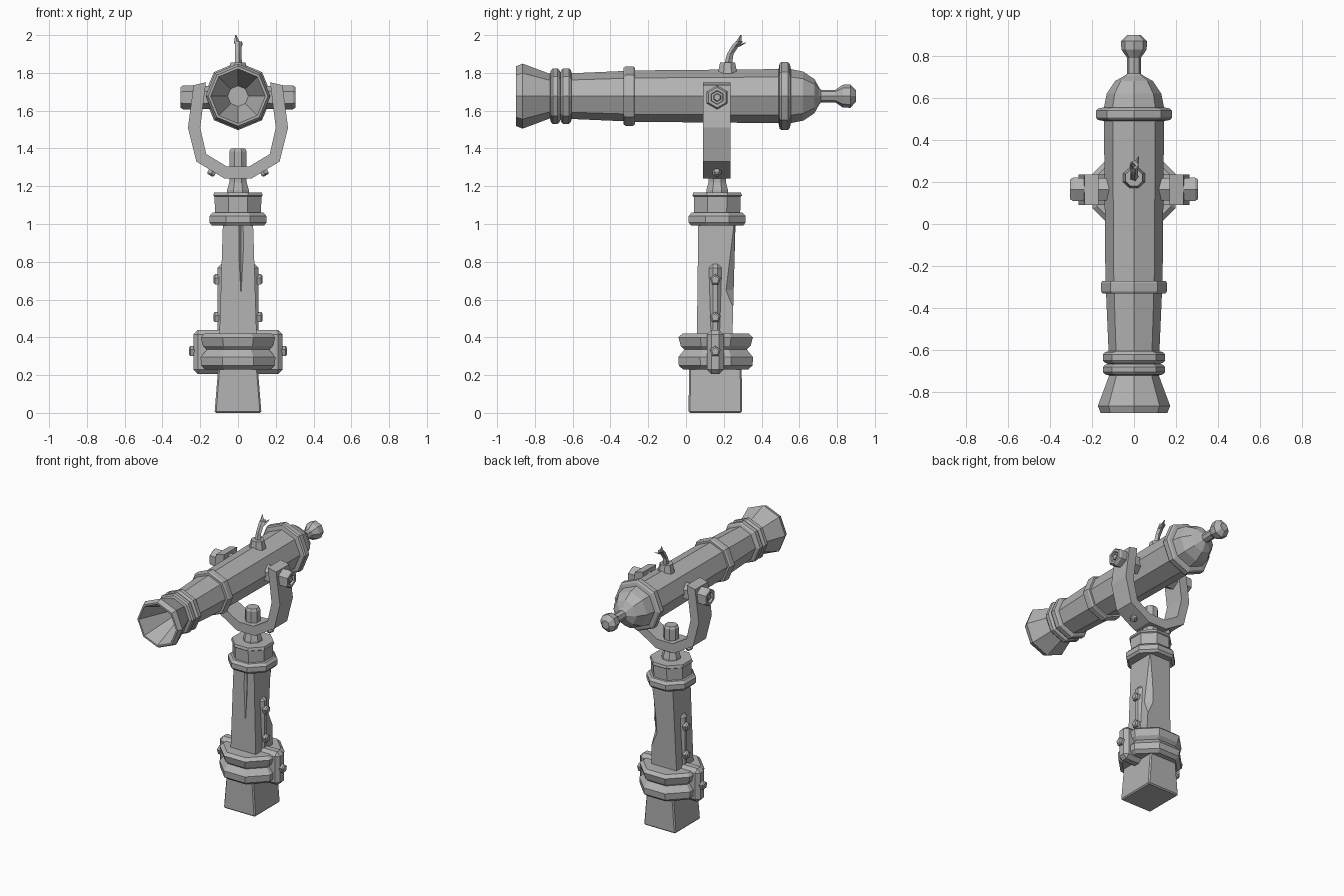
import bpy, bmesh, math
from mathutils import Vector

if "Cube" in bpy.data.objects:
    bpy.data.objects.remove(bpy.data.objects["Cube"])

grey = bpy.data.materials.new("plain grey")
grey.diffuse_color = (0.45, 0.45, 0.45, 1)
grey.use_nodes = True
grey.node_tree.nodes["Principled BSDF"].inputs["Base Color"].default_value = grey.diffuse_color
OCT = math.pi / 8                      # turns an octagon flat side out
FLAT = 1 / math.cos(OCT)               # apothem -> radius
PY = 0.157                             # y of the post axis
AZ = 1.677                             # z of the barrel axis


def finish(name, bm, bevel=0):
    bmesh.ops.recalc_face_normals(bm, faces=bm.faces)
    me = bpy.data.meshes.new(name)
    bm.to_mesh(me)
    bm.free()
    me.materials.append(grey)
    ob = bpy.data.objects.new(name, me)
    bpy.context.collection.objects.link(ob)
    if bevel:
        mod = ob.modifiers.new("bevel", 'BEVEL')
        mod.width, mod.segments = bevel, 1
    return ob


def lathe(name, profile, axis, origin, sides=8, phase=0.0):
    """Profile entries: (distance along axis, radius[, sideways shift vector])."""
    d = Vector(axis).normalized()
    up = Vector((0, 1, 0)) if abs(d.z) > 0.99 else Vector((0, 0, 1))
    u = up.cross(d).normalized()
    v = d.cross(u)
    bm = bmesh.new()
    rings = []
    for t, r, *shift in profile:
        c = Vector(origin) + d * t + (Vector(shift[0]) if shift else Vector())
        rings.append([bm.verts.new(c + r * (u * math.cos(a) + v * math.sin(a)))
                      for a in (phase + 2 * math.pi * i / sides for i in range(sides))])
    for a, b in zip(rings, rings[1:]):
        for i in range(sides):
            j = (i + 1) % sides
            bm.faces.new((a[i], a[j], b[j], b[i]))
    bm.faces.new(rings[0])
    bm.faces.new(rings[-1])
    return finish(name, bm)


def block(name, z0, rect0, z1, rect1, bevel=0):
    """Tapered box between two rectangles (x0, x1, y0, y1)."""
    bm = bmesh.new()
    lo, hi = [[bm.verts.new((x, y, z)) for x, y in
               ((r[0], r[2]), (r[1], r[2]), (r[1], r[3]), (r[0], r[3]))]
              for z, r in ((z0, rect0), (z1, rect1))]
    bm.faces.new(lo)
    bm.faces.new(hi)
    for i in range(4):
        j = (i + 1) % 4
        bm.faces.new((lo[i], lo[j], hi[j], hi[i]))
    return finish(name, bm, bevel)


# Barrel: bore, flared muzzle, rings, rounded breech and knob in one profile
lathe("barrel", [
    (-0.68, 0.055), (-0.90, 0.145), (-0.90, 0.158), (-0.865, 0.172), (-0.72, 0.118),
    (-0.715, 0.138), (-0.705, 0.147), (-0.68, 0.147), (-0.67, 0.138), (-0.665, 0.125),
    (-0.66, 0.138), (-0.65, 0.147), (-0.62, 0.147), (-0.61, 0.138), (-0.605, 0.121),
    (-0.33, 0.133), (-0.33, 0.15), (-0.32, 0.157), (-0.28, 0.157), (-0.27, 0.15),
    (-0.27, 0.136), (0.49, 0.143), (0.495, 0.172), (0.505, 0.18), (0.54, 0.18),
    (0.55, 0.168), (0.555, 0.143), (0.62, 0.13), (0.68, 0.09), (0.705, 0.045),
    (0.715, 0.033), (0.79, 0.033), (0.83, 0.06), (0.87, 0.062), (0.90, 0.03)],
    (0, 1, 0), (0, 0, AZ))

# Touch-hole boss and frayed fuse
lathe("fuse_socket", [(1.76, 0.062), (1.80, 0.055), (1.855, 0.043)],
      (0, 0, 1), (0, 0.22, 0), 8, OCT)
lathe("fuse", [(1.84, 0.022), (1.90, 0.018, (0, 0.012, 0)), (1.945, 0.02, (0, 0.04, 0)),
               (1.965, 0.022, (0, 0.06, 0))], (0, 0, 1), (0, 0.222, 0), 5)
lathe("fuse_strand_upper", [(1.955, 0.018), (2.0, 0.003, (-0.008, 0.015, 0))],
      (0, 0, 1), (-0.004, 0.275, 0), 4)
lathe("fuse_strand_lower", [(1.94, 0.016), (1.962, 0.003, (0.015, 0.05, 0))],
      (0, 0, 1), (0.006, 0.27, 0), 4)

# U-shaped yoke: half outline mirrored, extruded along y
outer = [(0.235, 1.735), (0.265, 1.51), (0.22, 1.33), (0.07, 1.24)]
inner = [(0.06, 1.305), (0.168, 1.37), (0.2, 1.51), (0.17, 1.75)]
outline = (outer + [(-x, z) for x, z in reversed(outer)]
           + [(-x, z) for x, z in reversed(inner)] + inner)
bm = bmesh.new()
face = bm.faces.new([bm.verts.new((x, 0.09, z)) for x, z in outline])
moved = bmesh.ops.extrude_face_region(bm, geom=[face])["geom"]
bmesh.ops.translate(bm, vec=(0, 0.145, 0),
                    verts=[g for g in moved if isinstance(g, bmesh.types.BMVert)])
finish("yoke", bm)

# Parts found on both sides
for s, side in ((1, "right"), (-1, "left")):
    lathe("trunnion_nut_" + side, [
        (0.10, 0.06), (0.29, 0.064), (0.305, 0.054), (0.305, 0.037), (0.288, 0.034),
        (0.288, 0.022), (0.30, 0.018)], (s, 0, 0), (0, 0.165, 1.67), 6, math.pi / 2)
    lathe("yoke_rivet_" + side, [(-0.01, 0.024), (0.018, 0.024), (0.026, 0.016)],
          (s * 0.51, 0, -0.86), (s * 0.135, 0.163, 1.28), 6)
    x0, x1 = sorted((s * 0.06, s * 0.108))
    block("side_strap_" + side, 0.40, (x0, x1, 0.12, 0.19),
          0.79, (x0, x1, 0.12, 0.19), 0.022)
    for n, (x, z) in enumerate(((0.10, 0.705), (0.10, 0.505), (0.23, 0.325))):
        lathe(f"strap_bolt_{side}_{n}", [(0, 0.03), (0.022, 0.03), (0.03, 0.02)],
              (s, 0, 0), (s * x, 0.155, z), 5, math.pi / 2)

# Pivot pin through the yoke
lathe("pivot_pin", [(1.14, 0.064), (1.18, 0.062), (1.22, 0.05), (1.30, 0.05),
                    (1.385, 0.05), (1.40, 0.04)], (0, 0, 1), (0, 0.165, 0), 8, OCT)

# Post cap with lip
lathe("post_cap", [(z, r * FLAT) for z, r in (
    (0.992, 0.138), (1.008, 0.151), (1.042, 0.151), (1.06, 0.135), (1.062, 0.122),
    (1.145, 0.124), (1.15, 0.131), (1.168, 0.126))], (0, 0, 1), (0, 0.165, 0), 8, OCT)

# Two stacked collars and the clamp plate around them
lathe("collars", [(z, r * FLAT) for z, r in (
    (0.23, 0.172), (0.25, 0.195), (0.295, 0.198), (0.335, 0.165),
    (0.355, 0.185), (0.40, 0.197), (0.42, 0.175))], (0, 0, 1), (0, PY, 0), 8, OCT)
clamp = (-0.236, 0.236, 0.11, 0.2)
block("clamp_plate", 0.205, clamp, 0.44, clamp, 0.025)

# Wooden post with split and chipped corner, and the foot
post = block("post", 0.2, (-0.105, 0.105, 0.055, 0.24), 1.0, (-0.08, 0.08, 0.065, 0.262))
block("foot", 0.0, (-0.124, 0.124, 0.013, 0.297), 0.3, (-0.1, 0.1, 0.018, 0.294), 0.008)
split = lathe("split_cutter", [(0.6, 0.002), (0.85, 0.012), (1.02, 0.014)],
              (0, 0, 1), (0.016, 0.063, 0), 4)
chip = lathe("chip_cutter", [(0.55, 0.004), (0.65, 0.045), (1.02, 0.012)],
             (0, 0, 1), (0.092, 0.256, 0), 4)
for cutter in (split, chip):
    mod = post.modifiers.new("cut", 'BOOLEAN')
    mod.operation, mod.object, mod.solver = 'DIFFERENCE', cutter, 'EXACT'
    cutter.hide_render = True
    cutter.display_type = 'WIRE'
